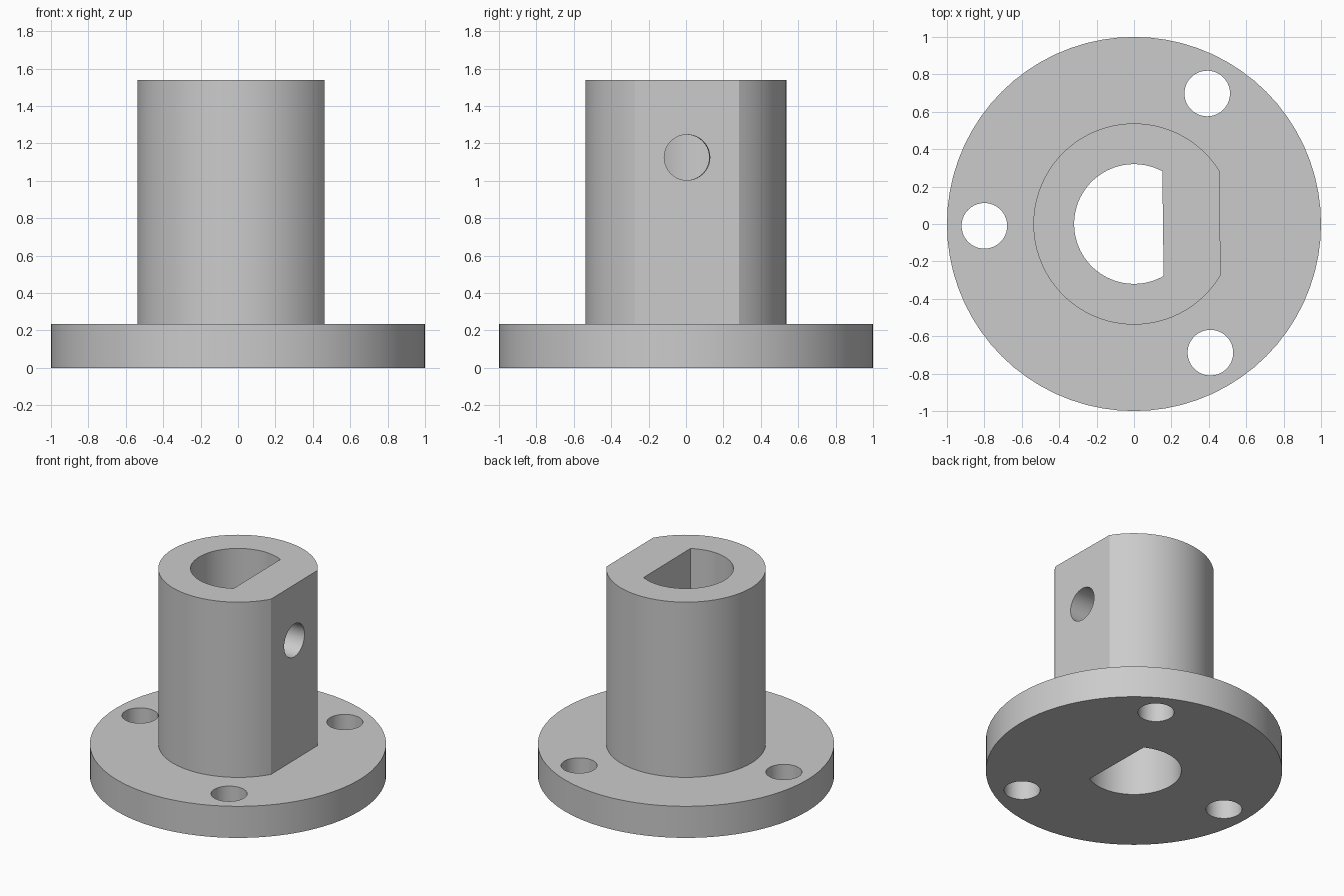
import bpy
import math
from mathutils import Matrix, Vector

TILT = math.radians(0.7)      # the keyed features are turned very slightly

if "Cube" in bpy.data.objects:
    bpy.data.objects.remove(bpy.data.objects["Cube"])

grey = bpy.data.materials.new("plain grey")
grey.use_nodes = True
grey.diffuse_color = (0.6, 0.6, 0.6, 1)
grey.node_tree.nodes["Principled BSDF"].inputs["Base Color"].default_value = (0.6, 0.6, 0.6, 1)


def circle(radius, segments):
    steps = [2 * math.pi * i / segments for i in range(segments)]
    return [(radius * math.cos(a), radius * math.sin(a)) for a in steps]


def d_shape(radius, flat, segments=64):
    """Circle with a flat cut at x = flat."""
    start = math.acos(flat / radius)
    sweep = 2 * (math.pi - start)
    angles = [start + sweep * i / segments for i in range(segments + 1)]
    return [(radius * math.cos(a), radius * math.sin(a)) for a in angles]


def prism(name, profile, bottom, top, matrix=Matrix()):
    n = len(profile)
    verts = [matrix @ Vector((x, y, z)) for z in (bottom, top) for x, y in profile]
    faces = [tuple(reversed(range(n))), tuple(range(n, 2 * n))]
    faces += [(i, (i + 1) % n, (i + 1) % n + n, i + n) for i in range(n)]
    mesh = bpy.data.meshes.new(name)
    mesh.from_pydata(verts, [], faces)
    mesh.materials.append(grey)
    obj = bpy.data.objects.new(name, mesh)
    bpy.context.collection.objects.link(obj)
    return obj


def combine(body, tool, operation):
    mod = body.modifiers.new(operation.lower(), 'BOOLEAN')
    mod.operation = operation
    mod.solver = 'EXACT'
    mod.object = tool
    bpy.context.view_layer.objects.active = body
    bpy.ops.object.modifier_apply(modifier=mod.name)
    bpy.data.objects.remove(tool)


turn = Matrix.Rotation(TILT, 4, 'Z')

# Round flange joined to the flat-sided sleeve
body = prism("flanged_sleeve", circle(1.0, 72), 0, 0.235)
combine(body, prism("sleeve", d_shape(0.538, 0.46), 0.1, 1.54, turn), 'UNION')

# Keyed bore through the full height
combine(body, prism("bore_cutter", d_shape(0.32, 0.155), -0.1, 1.7, turn), 'DIFFERENCE')

# Three bolt holes in the flange
for k in range(3):
    place = Matrix.Rotation(TILT + math.pi / 3 + k * 2 * math.pi / 3, 4, 'Z') @ Matrix.Translation((0.8, 0, 0))
    combine(body, prism("bolt_hole_cutter", circle(0.122, 40), -0.1, 0.4, place), 'DIFFERENCE')

# Set screw hole from the flat side into the bore
across = turn @ Matrix.Translation((0, 0, 1.125)) @ Matrix.Rotation(math.pi / 2, 4, 'Y')
combine(body, prism("screw_hole_cutter", circle(0.122, 40), 0.05, 0.7, across), 'DIFFERENCE')

# Smooth round walls, crisp rims
bpy.ops.object.select_all(action='DESELECT')
body.select_set(True)
bpy.context.view_layer.objects.active = body
bpy.ops.object.shade_smooth_by_angle(angle=math.radians(25))
